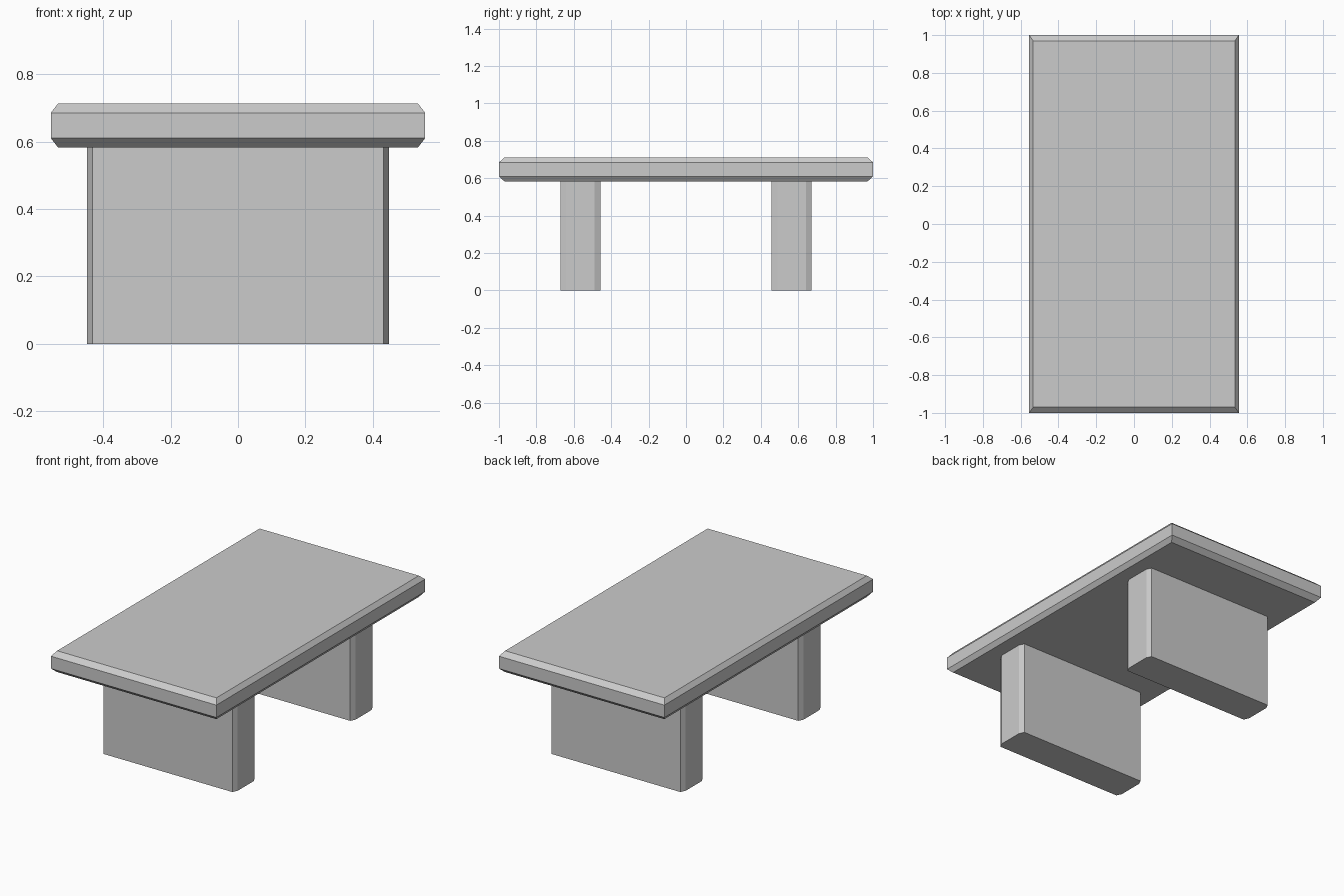
import bpy, bmesh

if "Cube" in bpy.data.objects:
    bpy.data.objects.remove(bpy.data.objects["Cube"])


def loft(name, rings, location=(0, 0, 0)):
    """Join stacked rings of points into a closed solid."""
    bm = bmesh.new()
    loops = [[bm.verts.new(p) for p in ring] for ring in rings]
    n = len(loops[0])
    for low, high in zip(loops, loops[1:]):
        for i in range(n):
            j = (i + 1) % n
            bm.faces.new((low[i], low[j], high[j], high[i]))
    bm.faces.new(loops[0][::-1])
    bm.faces.new(loops[-1])
    mesh = bpy.data.meshes.new(name)
    bm.to_mesh(mesh)
    bm.free()
    obj = bpy.data.objects.new(name, mesh)
    obj.location = location
    bpy.context.collection.objects.link(obj)
    return obj


def rectangle(x, y, z):
    return [(-x, -y, z), (x, -y, z), (x, y, z), (-x, y, z)]


def cut_rectangle(x, y, cx, cy, z):
    return [(-x + cx, -y, z), (x - cx, -y, z), (x, -y + cy, z), (x, y - cy, z),
            (x - cx, y, z), (-x + cx, y, z), (-x, y - cy, z), (-x, -y + cy, z)]


# Tabletop slab with chamfered upper and lower edges
HX, HY, BOTTOM, TOP = 0.555, 1.0, 0.583, 0.712
IX, IY, IZ = 0.021, 0.03, 0.027
loft("tabletop", [
    rectangle(HX - IX, HY - IY, BOTTOM),
    rectangle(HX, HY, BOTTOM + IZ),
    rectangle(HX, HY, TOP - IZ),
    rectangle(HX - IX, HY - IY, TOP),
])

# Two slab legs with chamfered vertical corners
for name, y in (("front_leg", -0.565), ("back_leg", 0.565)):
    loft(name, [cut_rectangle(0.447, 0.107, 0.015, 0.03, z) for z in (0, BOTTOM)],
         (0, y, 0))
